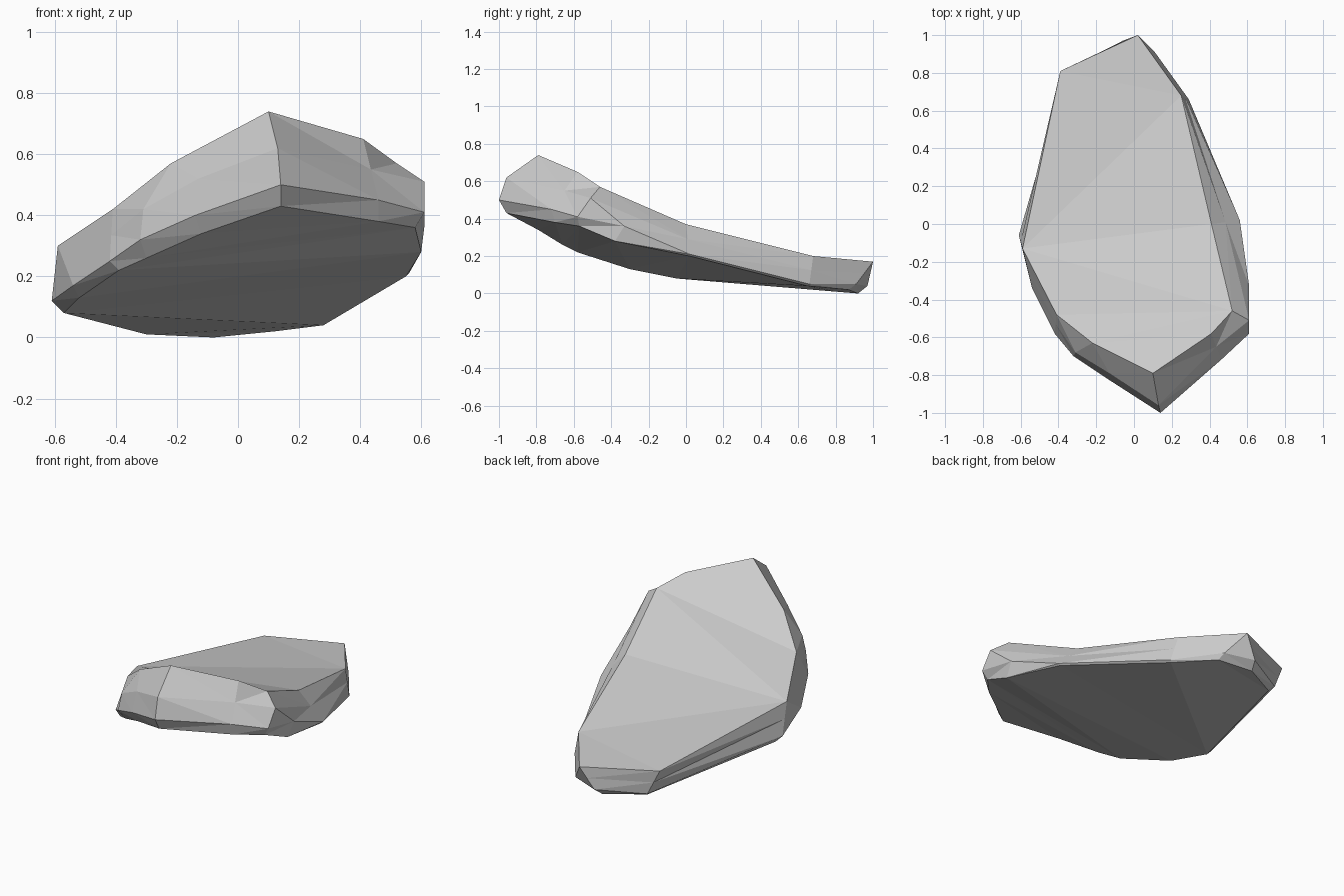
import bpy
import bmesh
from mathutils import Vector

# Remove the default cube only
default_cube = bpy.data.objects.get("Cube")
if default_cube:
    bpy.data.objects.remove(default_cube, do_unlink=True)


def flat_material(name, grey):
    material = bpy.data.materials.new(name)
    material.use_nodes = True
    colour = (grey, grey, grey, 1)
    material.diffuse_color = colour
    shader = material.node_tree.nodes["Principled BSDF"]
    shader.inputs["Base Color"].default_value = colour
    return material


# Corner points of the top face, in hundredths of a unit
back_tip = (2, 100, 17)
back_shoulder = (-39, 81, 18)
side_corner = (-59, -13, 30)
front_corner = (-22, -63, 57)
far_corner = (52, -46, 57)
far_bulge = (61, -51, 51)

# Vertical ribs around the rock, each running from the top face down to the
# underside: top edge, optional bulge, rim, lower chamfer
ribs = [
    (back_tip, (-6, 97, 4), (-8, 92, 0)),
    (back_shoulder, (-32, 83, 3), (-30, 80, 1)),
    (side_corner, (-61, -6, 12), (-57, -5, 8)),
    (side_corner, (-54, -34, 17), (-52, -30, 13)),
    ((-41, -48, 42), (-42, -58, 25), (-39, -58, 22)),
    (front_corner, (-31, -68, 42), (-32, -70, 32), (-30, -66, 26)),
    (front_corner, (-13, -79, 52), (-14, -82, 40), (-12, -79, 34)),
    ((10, -79, 74), (13, -96, 62), (14, -100, 50), (14, -96, 43)),
    ((41, -58, 65), (46, -72, 45), (46, -70, 38)),
    (far_corner, far_bulge, (61, -58, 41), (58, -57, 36)),
    (far_corner, far_bulge, (61, -33, 36), (60, -38, 28)),
    ((41, 0, 37), (56, 2, 21), (55, 2, 20)),
    ((25, 68, 20), (29, 66, 5), (28, 65, 4)),
    (back_tip, (11, 91, 5), (12, 87, 2)),
]


def full_rib(rib):
    """Give every rib a bulge point, halfway between top and rim if missing."""
    points = [Vector(point) / 100 for point in rib]
    if len(points) == 3:
        points.insert(1, (points[0] + points[1]) / 2)
    return points


bm = bmesh.new()
corner_cache = {}


def corner(point):
    """Share one vertex between ribs that meet at the same corner."""
    key = tuple(round(value, 4) for value in point)
    if key not in corner_cache:
        corner_cache[key] = bm.verts.new(point)
    return corner_cache[key]


def add_facet(*corners):
    """Add a face, dropping corners that coincide."""
    unique = list(dict.fromkeys(corners))
    if len(unique) > 2 and not bm.faces.get(unique):
        bm.faces.new(unique)


grid = [[corner(point) for point in full_rib(rib)] for rib in ribs]
count = len(grid)

# Side walls: facets between neighbouring ribs
for index, rib in enumerate(grid):
    neighbour = grid[(index + 1) % count]
    for level in range(len(rib) - 1):
        add_facet(rib[level], neighbour[level],
                  neighbour[level + 1], rib[level + 1])

# Top face and underside: strips running across from side to side
for level in (0, -1):
    for index in range(count // 2 - 1):
        opposite = count - 1 - index
        add_facet(grid[index][level], grid[index + 1][level],
                  grid[opposite - 1][level], grid[opposite][level])

bmesh.ops.triangulate(bm, faces=bm.faces[:])
bmesh.ops.recalc_face_normals(bm, faces=bm.faces[:])

# Flat-shaded rock slab
mesh = bpy.data.meshes.new("rock_slab")
bm.to_mesh(mesh)
bm.free()
mesh.materials.append(flat_material("stone_grey", 0.6))
rock = bpy.data.objects.new("rock_slab", mesh)
bpy.context.collection.objects.link(rock)
